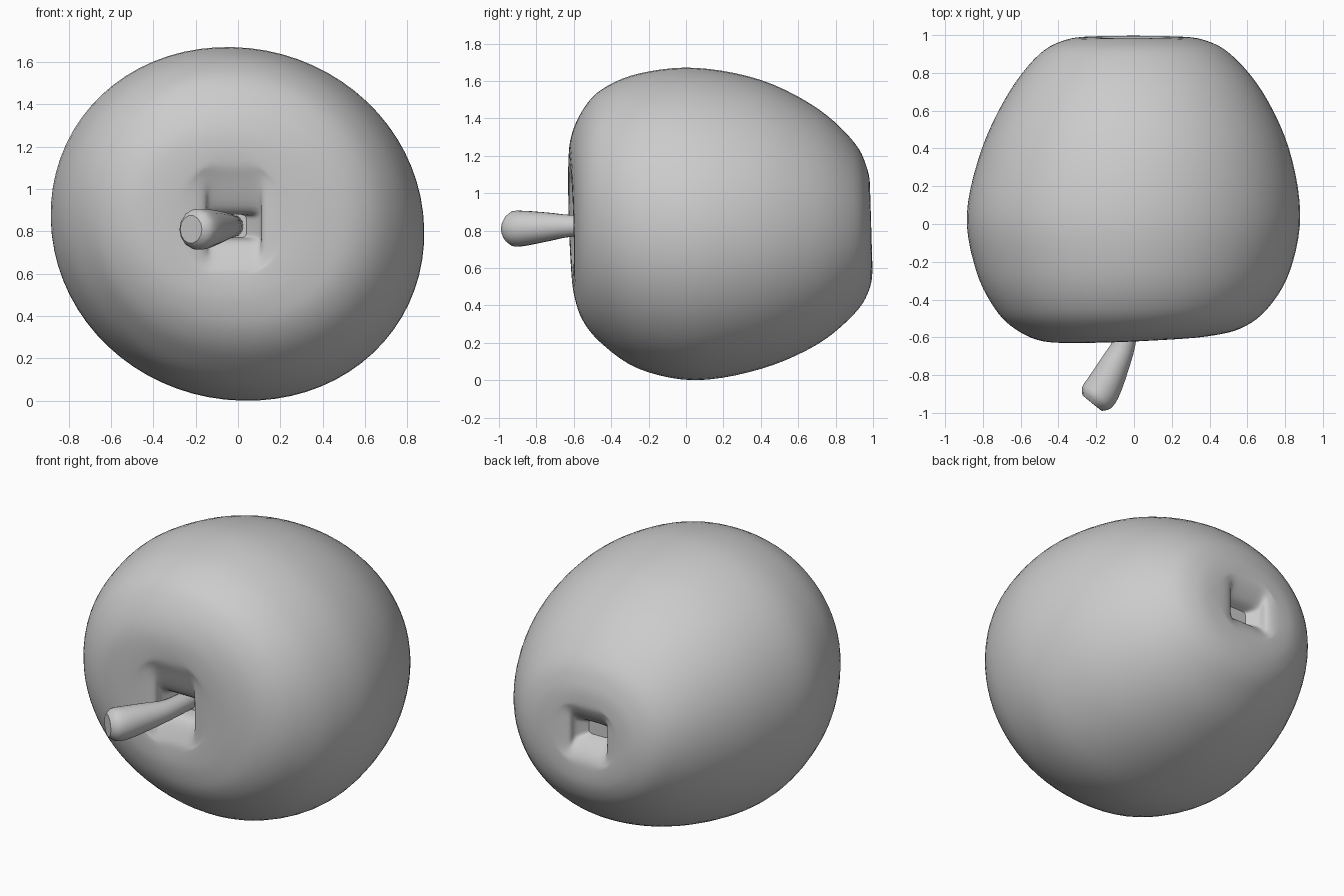
import bpy, bmesh, math
from mathutils import Vector

if "Cube" in bpy.data.objects:
    bpy.data.objects.remove(bpy.data.objects["Cube"])


def skin(name, rings):
    """Join rings of points into a closed smooth surface."""
    bm = bmesh.new()
    loops = [[bm.verts.new(p) for p in ring] for ring in rings]
    n = len(loops[0])
    for a, b in zip(loops, loops[1:]):
        for i in range(n):
            j = (i + 1) % n
            bm.faces.new((a[i], a[j], b[j], b[i]))
    bm.faces.new(loops[0])
    bm.faces.new(loops[-1])
    bmesh.ops.recalc_face_normals(bm, faces=bm.faces)
    mesh = bpy.data.meshes.new(name)
    bm.to_mesh(mesh)
    bm.free()
    ob = bpy.data.objects.new(name, mesh)
    bpy.context.collection.objects.link(ob)
    bpy.ops.object.select_all(action='DESELECT')
    ob.select_set(True)
    bpy.context.view_layer.objects.active = ob
    bpy.ops.object.shade_smooth_by_angle(angle=math.radians(40))
    return ob


def smooth_rows(rows, steps):
    """Catmull-Rom interpolation of parameter rows."""
    out = []
    for i in range(len(rows) - 1):
        quad = [rows[max(0, min(len(rows) - 1, i + k))] for k in (-1, 0, 1, 2)]
        for s in range(steps):
            t = s / steps
            out.append([0.5 * (2 * b + (c - a) * t + (2 * a - 5 * b + 4 * c - d) * t * t
                               + (3 * b - a - 3 * c + d) * t ** 3)
                        for a, b, c, d in zip(*quad)])
    return out + [rows[-1]]


def section(row, n=72):
    """Superellipse cross-section: y, right, left, top, bottom, power, tilts."""
    y, r, l, t, b, power, tx, tz = row
    cx, cz, hx, hz = (r + l) / 2, (t + b) / 2, (r - l) / 2, (t - b) / 2
    skew = 0.025 if hx > 0.3 else 0
    pts = []
    for i in range(n):
        a = 2 * math.pi * i / n
        c, s = math.cos(a), math.sin(a)
        u = hx * math.copysign(abs(c) ** (2 / power), c)
        v = hz * math.copysign(abs(s) ** (2 / power), s)
        x, z = cx + u - skew * v, cz + v - skew * u
        pts.append((x, y + tx * x + tz * (z - 0.83), z))
    return pts


# Fruit lying on its side: stem pit, rounded body, blossom pit
front_pit = [(-0.44, 0.04, -0.10, 0.88, 0.77, 6, 0, 0),
             (-0.53, 0.105, -0.145, 0.90, 0.75, 6, 0, 0),
             (-0.59, 0.12, -0.16, 1.05, 0.65, 6, 0.02, -0.02)]
body = [(-0.61, 0.22, -0.28, 1.14, 0.58, 2.1, 0.04, -0.03),
        (-0.605, 0.39, -0.48, 1.29, 0.46, 2.05, 0.03, -0.02),
        (-0.555, 0.56, -0.63, 1.44, 0.325, 2.05, 0, 0),
        (-0.45, 0.705, -0.735, 1.555, 0.195, 2.05, 0, 0),
        (-0.25, 0.825, -0.835, 1.64, 0.06, 2.03, 0, 0),
        (0.05, 0.88, -0.885, 1.67, 0.0, 2.03, 0, 0),
        (0.40, 0.82, -0.805, 1.605, 0.06, 2.03, 0, 0),
        (0.70, 0.68, -0.66, 1.455, 0.19, 2.03, 0, 0),
        (0.90, 0.51, -0.50, 1.27, 0.355, 2.03, 0, 0),
        (0.975, 0.365, -0.36, 1.13, 0.49, 2.03, 0, -0.02),
        (0.99, 0.22, -0.23, 1.02, 0.62, 2.1, 0, -0.03)]
back_pit = [(0.975, 0.12, -0.15, 0.96, 0.69, 6, 0, -0.02),
            (0.925, 0.10, -0.13, 0.89, 0.75, 6, 0, 0),
            (0.87, 0.05, -0.08, 0.86, 0.78, 6, 0, 0)]
skin("fruit_body", [section(r) for r in smooth_rows(front_pit + body + back_pit, 5)])

# Curved stem, flaring towards its cut tip: x, y, z, radius
path = [(-0.03, -0.44, 0.825, 0.055), (-0.05, -0.62, 0.825, 0.06),
        (-0.10, -0.74, 0.82, 0.078), (-0.165, -0.87, 0.812, 0.096),
        (-0.20, -0.92, 0.81, 0.094), (-0.222, -0.948, 0.81, 0.066)]
rows = smooth_rows(path, 3)
rings = []
for i, row in enumerate(rows):
    ahead, behind = rows[min(i + 1, len(rows) - 1)], rows[max(i - 1, 0)]
    d = (Vector(ahead[:3]) - Vector(behind[:3])).normalized()
    side = d.cross(Vector((0, 0, 1))).normalized()
    up = side.cross(d)
    rings.append([Vector(row[:3]) + row[3] * (side * math.cos(math.tau * k / 14)
                  + up * math.sin(math.tau * k / 14)) for k in range(14)])
skin("stem", rings)
